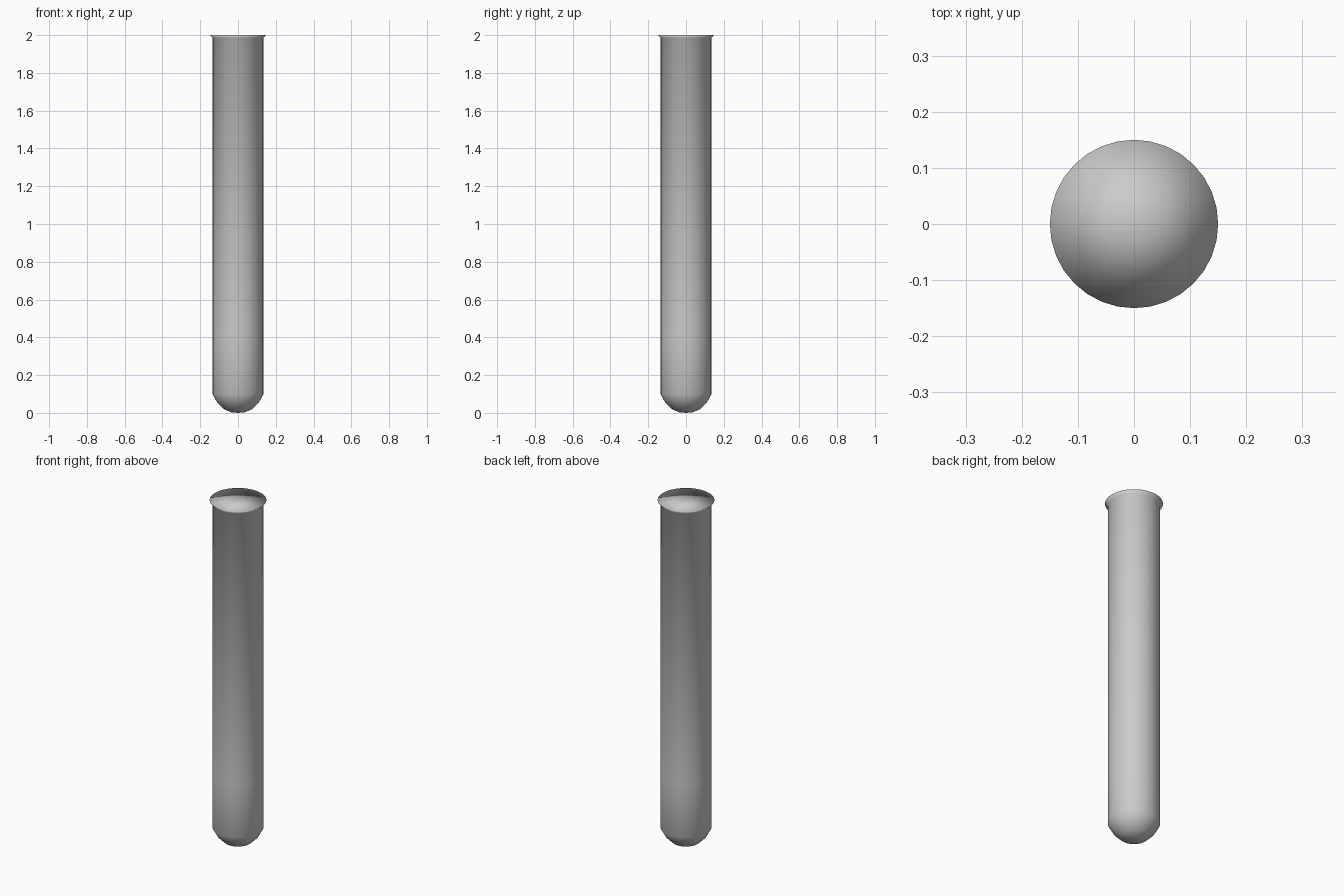
import bpy, bmesh
from math import cos, sin, pi

if "Cube" in bpy.data.objects:
    bpy.data.objects.remove(bpy.data.objects["Cube"])

SEGMENTS = 32
# (radius, height) rings from the rounded base up to the flared lip
PROFILE = [(0.035, 0.003), (0.075, 0.02), (0.11, 0.055), (0.135, 0.10),
           (0.135, 0.40), (0.135, 1.985), (0.15, 2.0)]


def lathe(name, profile, bottom, top):
    bm = bmesh.new()
    rings = [[bm.verts.new((r * cos(2 * pi * i / SEGMENTS),
                            r * sin(2 * pi * i / SEGMENTS), z))
              for i in range(SEGMENTS)] for r, z in profile]
    low, high = bm.verts.new((0, 0, bottom)), bm.verts.new((0, 0, top))
    for i in range(SEGMENTS):
        j = (i + 1) % SEGMENTS
        for a, b in zip(rings, rings[1:]):
            bm.faces.new((a[i], a[j], b[j], b[i]))
        bm.faces.new((low, rings[0][j], rings[0][i]))      # rounded base
        bm.faces.new((high, rings[-1][i], rings[-1][j]))   # closed top
    for f in bm.faces:
        f.smooth = True
    mesh = bpy.data.meshes.new(name)
    bm.to_mesh(mesh)
    bm.free()
    obj = bpy.data.objects.new(name, mesh)
    bpy.context.collection.objects.link(obj)
    return obj


# Round-bottomed tube with a flared lip
lathe("tube", PROFILE, 0.0, 2.0)
